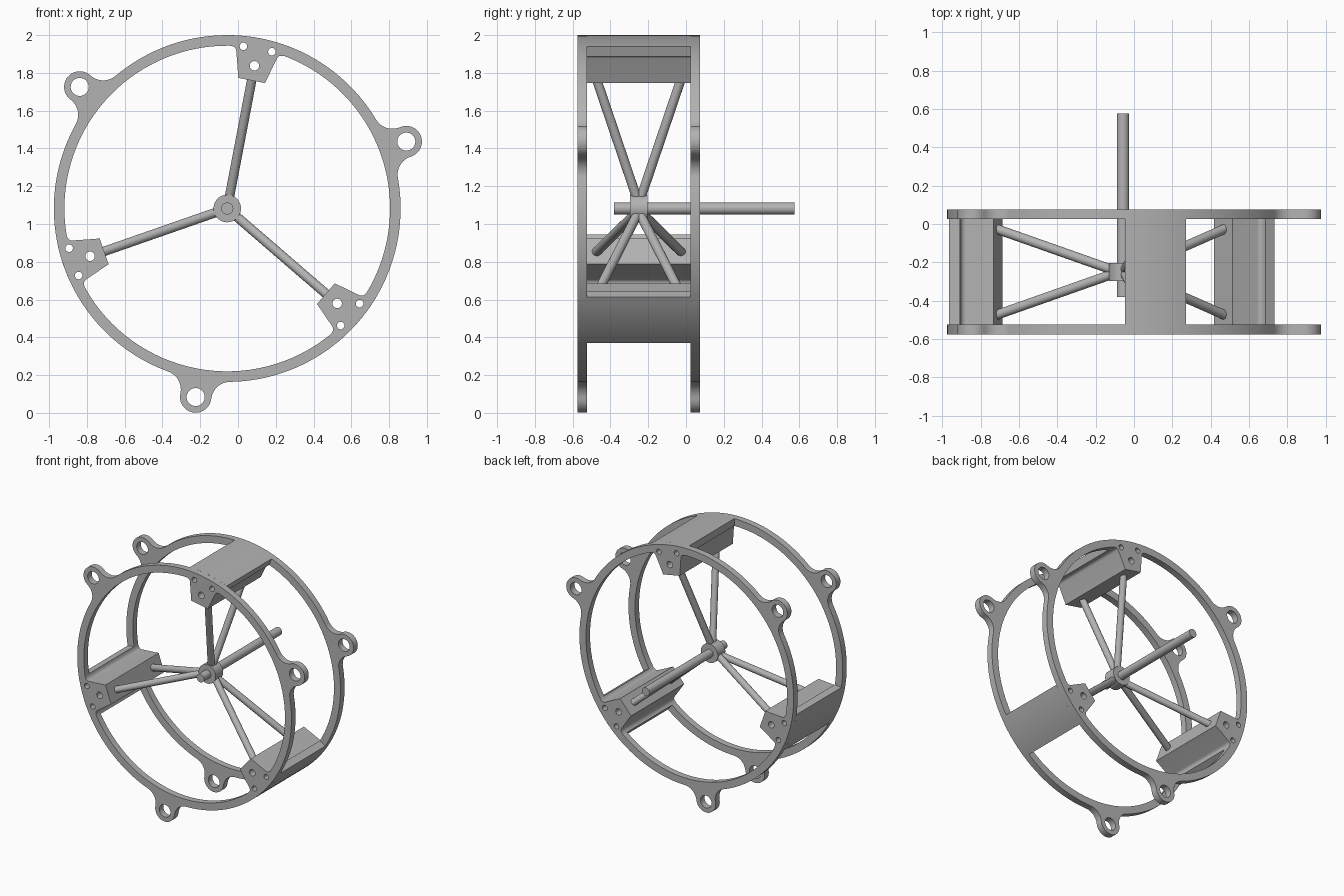
import bpy
from math import sin, cos, radians, pi
from mathutils import Vector

if "Cube" in bpy.data.objects:
    bpy.data.objects.remove(bpy.data.objects["Cube"])

CX, CZ = -0.057, 1.082            # wheel axis
R_OUT, R_IN = 0.918, 0.862        # ring radii
LUGS = (20.5, 140.5, 260.5)
BLOCKS = {"upper": 79.2, "right": 199.2, "left": 319.2}
HALF = 10.1                       # half angle of a block on the ring
FRONT, BACK, THICK = -0.575, 0.075, 0.05
HUB_Y = -0.25

grey = bpy.data.materials.new("light grey metal")
grey.use_nodes = True
COLOUR = (0.45, 0.45, 0.45, 1)
grey.diffuse_color = COLOUR
grey.node_tree.nodes["Principled BSDF"].inputs["Base Color"].default_value = COLOUR


def arc(u, v, r, start, end, n):
    return [(u + r * cos(radians(start + (end - start) * i / n)),
             v + r * sin(radians(start + (end - start) * i / n))) for i in range(n + 1)]


def turn(points, angle):
    c, s = cos(radians(angle)), sin(radians(angle))
    return [(u * c - v * s, u * s + v * c) for u, v in points]


def mirrored(half):
    """Mirror a half outline (centre to +v side) into one running from -v to +v."""
    return [(u, -v) for u, v in reversed(half)] + half


def finish(obj, name):
    obj.name = obj.data.name = name
    obj.data.materials.clear()
    obj.data.materials.append(grey)
    bpy.ops.object.select_all(action='DESELECT')
    obj.select_set(True)
    bpy.context.view_layer.objects.active = obj
    bpy.ops.object.shade_smooth_by_angle(angle=radians(30))


def plate(name, loops, y0, y1):
    """Filled outline with holes, extruded along y."""
    curve = bpy.data.curves.new(name, 'CURVE')
    curve.dimensions, curve.fill_mode = '2D', 'BOTH'
    curve.extrude = (y1 - y0) / 2
    for loop in loops:
        spline = curve.splines.new('POLY')
        spline.points.add(len(loop) - 1)
        for p, (x, z) in zip(spline.points, loop):
            p.co = (x, z, 0, 1)
        spline.use_cyclic_u = True
    obj = bpy.data.objects.new(name, curve)
    bpy.context.collection.objects.link(obj)
    obj.location = (CX, (y0 + y1) / 2, CZ)
    obj.rotation_euler = (pi / 2, 0, 0)
    bpy.ops.object.select_all(action='DESELECT')
    obj.select_set(True)
    bpy.context.view_layer.objects.active = obj
    bpy.ops.object.convert(target='MESH')
    finish(bpy.context.view_layer.objects.active, name)


def rod(name, a, b, radius, sides=32):
    a, b = Vector(a), Vector(b)
    bpy.ops.mesh.primitive_cylinder_add(vertices=sides, radius=radius,
                                        depth=(b - a).length, location=(a + b) / 2)
    obj = bpy.context.object
    obj.rotation_euler = (b - a).to_track_quat('Z', 'Y').to_euler()
    finish(obj, name)


def hole(u, v, r, angle):
    return turn(arc(u, v, r, 0, 345, 23), angle)


# Lug outline: rounded tip, then a fillet down to the ring
lug_r, lug_u, fillet = 0.083, 1.012, 0.1
fv = lug_r + fillet
fu = ((R_OUT + fillet) ** 2 - fv ** 2) ** 0.5
lug_angle = 10.35
lug = mirrored(arc(lug_u, 0, lug_r, 0, 90, 10)
               + arc(fu, fv, fillet, -90, lug_angle - 180, 10))

# Block outline: flat inner face, flared flank, fillet into the ring
flank, corner = Vector((0.828, 0.109)), Vector((0.853, 0.115))
rim = Vector((R_IN * cos(radians(HALF)), R_IN * sin(radians(HALF))))
half_block = [(0.69, 0.072)]
for i in range(9):
    t = i / 8
    half_block.append(tuple(flank * (1 - t) ** 2 + corner * 2 * t * (1 - t) + rim * t * t))
block = mirrored(half_block)


def block_holes(angle):
    return [hole(0.769, 0, 0.025, angle)] + [
        hole(0.863 * cos(radians(5.1)), s * 0.863 * sin(radians(5.1)), 0.02, angle)
        for s in (-1, 1)]


# Front and back rings
outer, inner, holes = [], [], []
for a in LUGS:
    outer += turn(lug, a)
    outer += arc(0, 0, R_OUT, a + lug_angle, a + 120 - lug_angle, 32)[1:-1]
    holes.append(hole(lug_u, 0, 0.048, a))
for a in BLOCKS.values():
    inner += turn(block, a)
    inner += arc(0, 0, R_IN, a + HALF, a + 120 - HALF, 32)[1:-1]
    holes += block_holes(a)
plate("front_ring", [outer, inner] + holes, FRONT, FRONT + THICK)
plate("back_ring", [outer, inner] + holes, BACK - THICK, BACK)

# Blocks joining the rings, each with a pair of spokes to the hub
for side, a in BLOCKS.items():
    outline = turn(block + arc(0, 0, R_OUT, HALF, -HALF, 10), a)
    plate(side + "_block", [outline] + block_holes(a), FRONT + THICK, BACK - THICK)
    c, s = cos(radians(a)), sin(radians(a))
    for end, d in (("front", -1), ("back", 1)):
        rod(f"{side}_{end}_spoke",
            (CX + 0.04 * c, HUB_Y + d * 0.005, CZ + 0.04 * s),
            (CX + 0.71 * c, HUB_Y + d * 0.228, CZ + 0.71 * s), 0.025, 24)

# Hub and shaft
rod("hub", (CX, HUB_Y - 0.046, CZ), (CX, HUB_Y + 0.046, CZ), 0.073, 40)
rod("shaft", (CX, -0.38, CZ), (CX, 0.575, CZ), 0.032)
